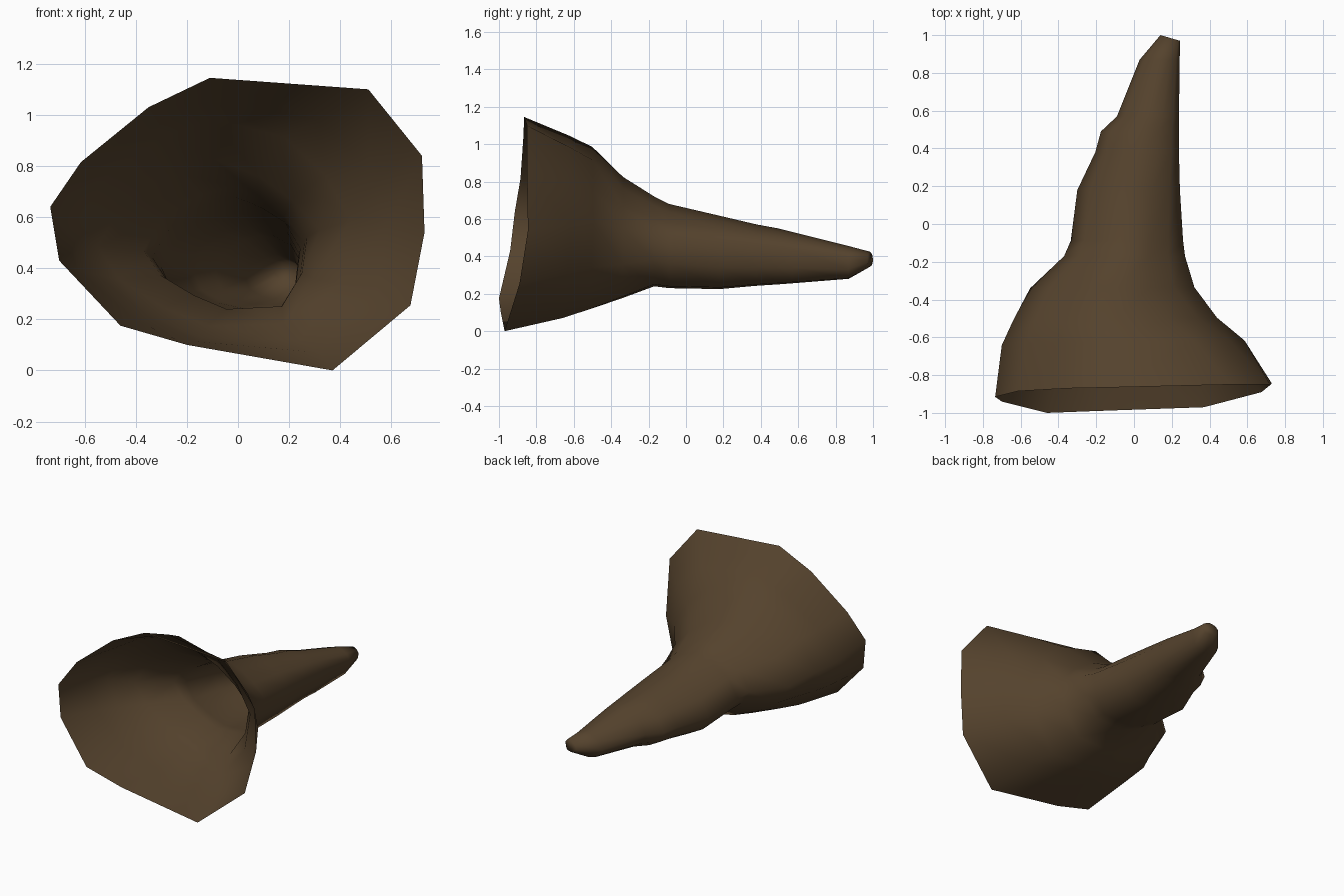
import bpy, bmesh, math

# Mouth outline (x, y, z), clockwise seen from the front, starting at the top
RIM = [(-0.11, -0.865, 1.145), (0.51, -0.85, 1.10), (0.72, -0.85, 0.84), (0.73, -0.845, 0.54),
       (0.675, -0.89, 0.255), (0.37, -0.97, 0.0), (-0.20, -0.99, 0.10), (-0.46, -1.0, 0.175),
       (-0.70, -0.94, 0.43), (-0.735, -0.915, 0.64), (-0.615, -0.885, 0.815), (-0.35, -0.87, 1.03)]
# Throat and tail outlines (x, z), same order
THROAT = [(-0.03, 0.68), (0.08, 0.635), (0.18, 0.575), (0.27, 0.50), (0.25, 0.37), (0.17, 0.25),
          (-0.05, 0.24), (-0.18, 0.29), (-0.31, 0.36), (-0.38, 0.45), (-0.30, 0.57), (-0.15, 0.65)]
TAIL = [(-0.02, 0.68), (0.10, 0.655), (0.21, 0.61), (0.27, 0.53), (0.25, 0.37), (0.17, 0.25),
        (-0.05, 0.24), (-0.20, 0.27), (-0.33, 0.335), (-0.38, 0.44), (-0.30, 0.57), (-0.15, 0.65)]
# Stations along the horn: y, x min, x max, z min, z max, blend (0 mouth, 1 throat, 2 tail)
STATIONS = [(-0.64, -0.70, 0.585, 0.07, 1.045, 0.4), (-0.51, -0.64, 0.44, 0.115, 0.985, 0.65),
            (-0.34, -0.55, 0.32, 0.175, 0.825, 0.9), (-0.17, -0.37, 0.27, 0.24, 0.72, 1),
            (-0.09, -0.335, 0.26, 0.23, 0.68, 1.2), (0.18, -0.30, 0.243, 0.225, 0.617, 1.8),
            (0.38, -0.205, 0.238, 0.243, 0.57, 2), (0.49, -0.175, 0.238, 0.25, 0.55, 2),
            (0.57, -0.09, 0.238, 0.256, 0.53, 2), (0.87, 0.03, 0.242, 0.28, 0.455, 2),
            (1.0, 0.14, 0.243, 0.345, 0.425, 2)]


def unit(points):
    """Scale an outline into the 0..1 box."""
    xs, zs = zip(*points)
    return [((x - min(xs)) / (max(xs) - min(xs)), (z - min(zs)) / (max(zs) - min(zs)))
            for x, z in points]


shapes = [unit([(x, z) for x, y, z in RIM]), unit(THROAT), unit(TAIL)]

# Open funnel lofted from mouth to tip
bm = bmesh.new()
rings = [[bm.verts.new(p) for p in RIM]]
for y, x0, x1, z0, z1, blend in STATIONS:
    k = min(int(blend), 1)
    t = blend - k
    shape = unit([(a[0] * (1 - t) + b[0] * t, a[1] * (1 - t) + b[1] * t)
                  for a, b in zip(shapes[k], shapes[k + 1])])
    tilt = max(0, 0.6 * (1 - blend))
    slant = 0.03 if y == 1.0 else 0
    rings.append([bm.verts.new((x0 + u * (x1 - x0), y + tilt * (r[1] + 0.91) - slant * u,
                                z0 + v * (z1 - z0)))
                  for (u, v), r in zip(shape, RIM)])
for a, b in zip(rings, rings[1:]):
    for i in range(len(a)):
        j = (i + 1) % len(a)
        bm.faces.new((a[i], a[j], b[j], b[i]))
# Closed tip
tip = bm.faces.new(rings[-1])
bmesh.ops.recalc_face_normals(bm, faces=bm.faces[:])
tip.normal_update()
if tip.normal.y < 0:
    bmesh.ops.reverse_faces(bm, faces=bm.faces[:])
for f in bm.faces:
    f.smooth = True

mesh = bpy.data.meshes.new("horn_funnel")
bm.to_mesh(mesh)
bm.free()
horn = bpy.data.objects.new("horn_funnel", mesh)
bpy.context.collection.objects.link(horn)

# Single brown colour
brown = bpy.data.materials.new("dark_brown")
brown.diffuse_color = (0.09, 0.055, 0.026, 1)
mesh.materials.append(brown)
